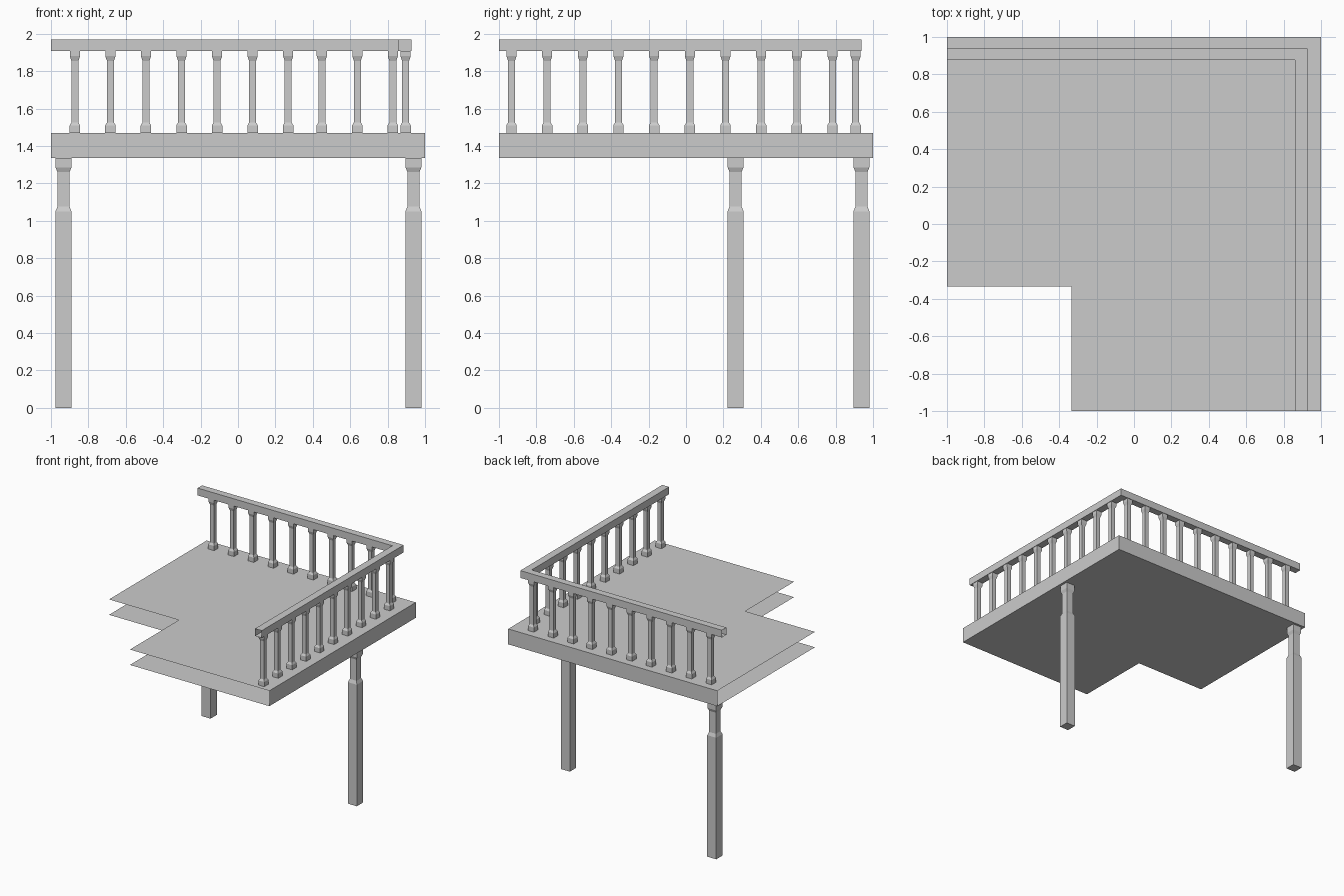
import bpy, bmesh

if "Cube" in bpy.data.objects:
    bpy.data.objects.remove(bpy.data.objects["Cube"])

def make_object(name, verts, faces):
    mesh = bpy.data.meshes.new(name)
    mesh.from_pydata(verts, [], faces)
    mesh.update()
    obj = bpy.data.objects.new(name, mesh)
    bpy.context.collection.objects.link(obj)
    return obj

def square_turned(name, profile, x, y, cap_bottom=False):
    """Square column whose half width follows a (half_width, z) profile."""
    verts, faces = [], []
    for h, z in profile:
        verts += [(-h, -h, z), (h, -h, z), (h, h, z), (-h, h, z)]
    for r in range(len(profile) - 1):
        for i in range(4):
            a, b = r * 4 + i, r * 4 + (i + 1) % 4
            faces.append((a, b, b + 4, a + 4))
    if cap_bottom:
        faces.append((3, 2, 1, 0))
    obj = make_object(name, verts, faces)
    obj.location = (x, y, 0)
    return obj

FLOOR_LOW, FLOOR_TOP = 1.337, 1.47
RAIL_LOW, RAIL_TOP = 1.907, 1.97

# L-shaped balcony floor: fascia only on the two railed sides, other edges open
outline = [(-1, -.333), (-.333, -.333), (-.333, -1), (1, -1), (1, 1), (-1, 1)]
n = len(outline)
verts = [(x, y, z) for z in (FLOOR_LOW, FLOOR_TOP) for x, y in outline]
make_object("balcony_floor", verts, [
    tuple(range(n, 2 * n)), tuple(reversed(range(n))),
    (3, 4, 4 + n, 3 + n), (4, 5, 5 + n, 4 + n)])

# Handrail: square section swept round the corner, open ends
stations = [((.862, -1), (.927, -1)), ((.862, .877), (.927, .938)),
            ((-1, .877), (-1, .938))]
verts, faces = [], []
for (ix, iy), (ox, oy) in stations:
    verts += [(ix, iy, RAIL_LOW), (ox, oy, RAIL_LOW),
              (ox, oy, RAIL_TOP), (ix, iy, RAIL_TOP)]
for s in range(2):
    for i in range(4):
        a, b = s * 4 + i, s * 4 + (i + 1) % 4
        faces.append((a, b, b + 4, a + 4))
make_object("handrail", verts, faces)

# Balusters
baluster = [(.028, FLOOR_TOP), (.028, 1.51), (.0185, 1.526),
            (.0185, 1.855), (.027, 1.88), (.027, RAIL_LOW)]
for i in range(10):
    x = -.872 + .19 * i - (.01 if i > 6 else 0)
    square_turned(f"back_baluster_{i + 1}", baluster, x, .907)
    square_turned(f"side_baluster_{i + 1}", baluster, .896, -.933 + .1907 * i)

# Support posts
post = [(.043, 0), (.043, 1.05), (.032, 1.077),
        (.032, 1.26), (.042, 1.285), (.042, FLOOR_LOW)]
square_turned("side_post", post, .938, .265, True)
square_turned("back_post", post, -.933, .938, True)
